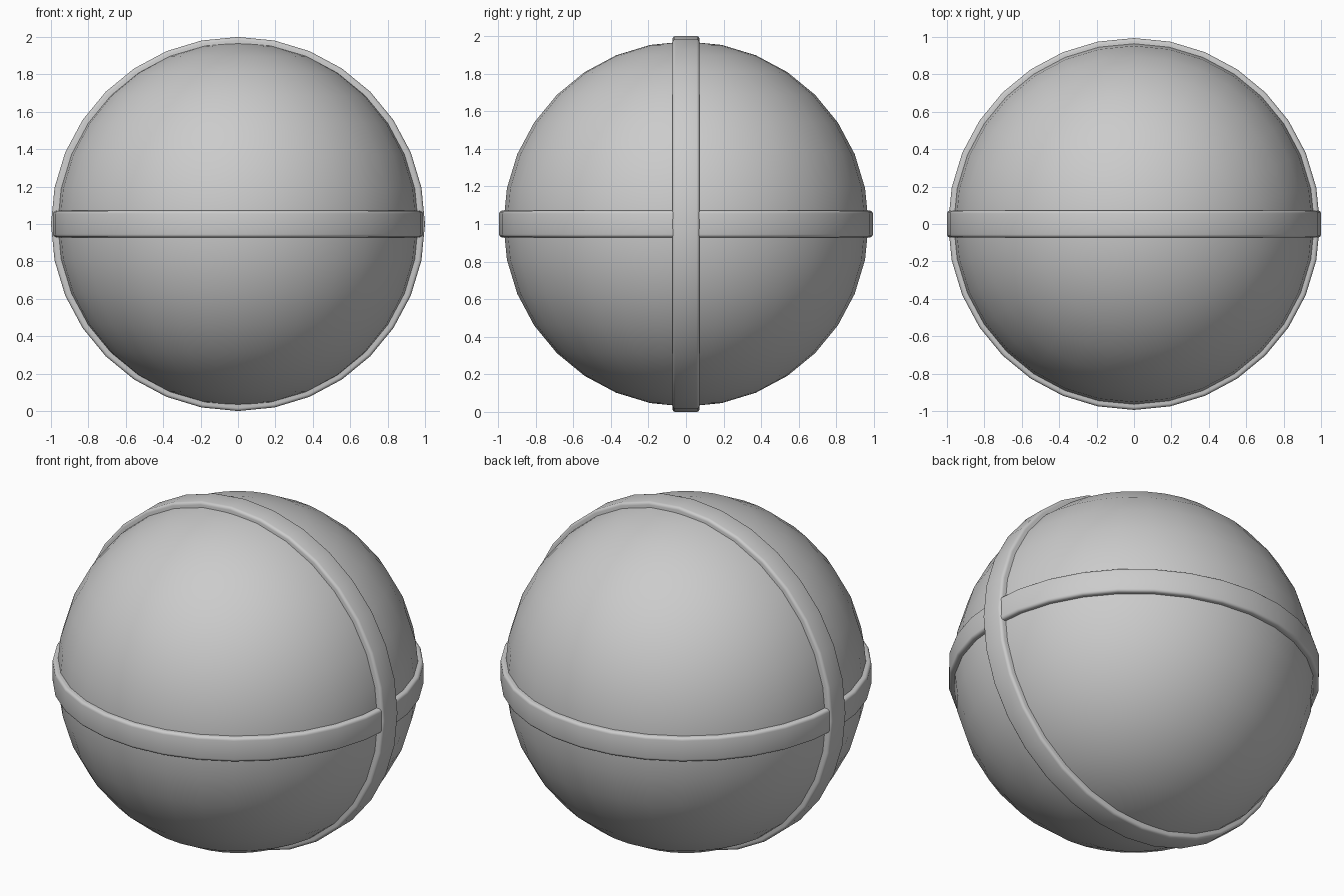
import bpy, bmesh, math

if "Cube" in bpy.data.objects:
    bpy.data.objects.remove(bpy.data.objects["Cube"])


def finish(name, bm):
    bmesh.ops.recalc_face_normals(bm, faces=bm.faces)
    me = bpy.data.meshes.new(name)
    bm.to_mesh(me)
    bm.free()
    ob = bpy.data.objects.new(name, me)
    bpy.context.collection.objects.link(ob)
    ob.location = (0, 0, 1)
    bpy.context.view_layer.objects.active = ob
    ob.select_set(True)
    bpy.ops.object.shade_smooth_by_angle(angle=math.radians(50))
    ob.select_set(False)
    return ob


def band(name, outer, half, bevel=0.016, inner=0.94, sides=32):
    # rounded strap cross-section, spun into a ring
    profile = [(inner, -half)]
    for sign in (-1, 1):
        arc = [math.radians(a) for a in (0, 30, 60, 90)]
        pts = [(outer - bevel + bevel * math.sin(a),
                sign * (half - bevel + bevel * math.cos(a))) for a in arc]
        profile += pts if sign < 0 else pts[::-1]
    profile.append((inner, half))
    bm = bmesh.new()
    rings = []
    for i in range(sides):
        t = 2 * math.pi * i / sides
        rings.append([bm.verts.new((r * math.cos(t), r * math.sin(t), z))
                      for r, z in profile])
    n = len(profile)
    for i in range(sides):
        a, b = rings[i], rings[(i + 1) % sides]
        for j in range(n):
            k = (j + 1) % n
            bm.faces.new((a[j], b[j], b[k], a[k]))
    return finish(name, bm)


# ball
bm = bmesh.new()
bmesh.ops.create_uvsphere(bm, u_segments=32, v_segments=16, radius=0.971)
finish("ball", bm)

# straps around the equator and over the top
band("equator_band", 0.994, 0.071)
upright = band("upright_band", 1.0, 0.072)
upright.rotation_euler.x = math.pi / 2
